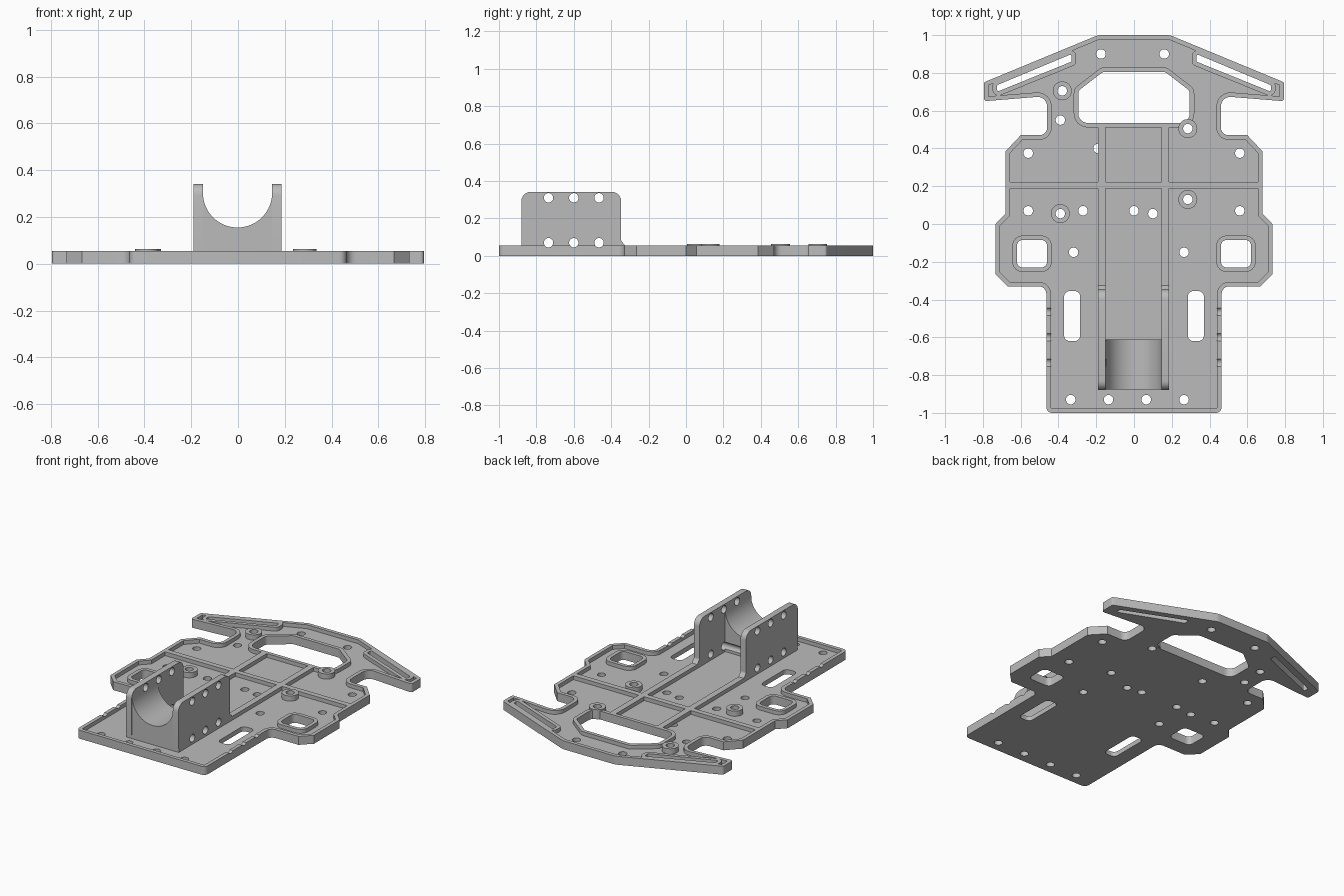
import bpy, bmesh, math
from mathutils import Vector

if "Cube" in bpy.data.objects:
    bpy.data.objects.remove(bpy.data.objects["Cube"], do_unlink=True)

FLOOR, RIM, LIP = 0.03, 0.055, 0.024

grey = bpy.data.materials.new("plain grey")
grey.use_nodes = True
grey.diffuse_color = (0.5, 0.5, 0.5, 1)
grey.node_tree.nodes["Principled BSDF"].inputs["Base Color"].default_value = (0.5, 0.5, 0.5, 1)


def outline(corners, inset=0.0):
    """Offset a polygon of (x, y, radius) corners inward, then round the corners."""
    n = len(corners)
    p = [Vector(c[:2]) for c in corners]
    rad = [c[2] for c in corners]
    if sum(p[i - 1].x * p[i].y - p[i].x * p[i - 1].y for i in range(n)) < 0:
        p.reverse()
        rad.reverse()
    q, turn = [], []
    for i in range(n):
        a = (p[i] - p[i - 1]).normalized()
        b = (p[(i + 1) % n] - p[i]).normalized()
        na, nb = Vector((-a.y, a.x)), Vector((-b.y, b.x))
        q.append(p[i] + (na + nb) * inset / (1 + na.dot(nb)))
        turn.append(a.x * b.y - a.y * b.x)
    out = []
    for i in range(n):
        r = rad[i] - inset if turn[i] > 0 else rad[i] + inset
        if rad[i] == 0 or r < 0.004:
            out.append(tuple(q[i]))
            continue
        u = (q[i - 1] - q[i]).normalized()
        v = (q[(i + 1) % n] - q[i]).normalized()
        half = u.angle(v) / 2
        start, end = q[i] + u * r / math.tan(half), q[i] + v * r / math.tan(half)
        centre = q[i] + (u + v).normalized() * r / math.sin(half)
        s, e = start - centre, end - centre
        sweep = s.angle(e)
        for k in range(7):
            t = k / 6
            d = (s * math.sin((1 - t) * sweep) + e * math.sin(t * sweep)) / math.sin(sweep)
            out.append(tuple(centre + d))
    return out


def box(x0, x1, y0, y1, r=0.0):
    return [(x0, y0, r), (x1, y0, r), (x1, y1, r), (x0, y1, r)]


def circle(x, y, r, n=32):
    return [(x + r * math.cos(math.tau * i / n), y + r * math.sin(math.tau * i / n))
            for i in range(n)]


def flip(corners):
    return [(-c[0],) + tuple(c[1:]) for c in corners]


def prism(name, loops, lo, hi, axis="z"):
    """Extrude closed 2D loops along an axis into one object."""
    place = {"z": lambda a, b, c: (a, b, c),
             "x": lambda a, b, c: (c, a, b),
             "y": lambda a, b, c: (a, c, b)}[axis]
    bm = bmesh.new()
    for loop in loops:
        low = [bm.verts.new(place(a, b, lo)) for a, b in loop]
        top = [bm.verts.new(place(a, b, hi)) for a, b in loop]
        bm.faces.new(low[::-1])
        bm.faces.new(top)
        for i in range(len(loop)):
            j = (i + 1) % len(loop)
            bm.faces.new((low[i], low[j], top[j], top[i]))
    bmesh.ops.recalc_face_normals(bm, faces=bm.faces)
    mesh = bpy.data.meshes.new(name)
    bm.to_mesh(mesh)
    bm.free()
    mesh.materials.append(grey)
    ob = bpy.data.objects.new(name, mesh)
    bpy.context.collection.objects.link(ob)
    return ob


def combine(ob, tool, op="DIFFERENCE", keep=False):
    mod = ob.modifiers.new("cut", "BOOLEAN")
    mod.operation, mod.solver, mod.object = op, "EXACT", tool
    bpy.context.view_layer.objects.active = ob
    bpy.ops.object.modifier_apply(modifier=mod.name)
    if not keep:
        bpy.data.objects.remove(tool, do_unlink=True)


# Plate outline, one half mirrored
half = [(0.19, 1.0, 0.08), (0.795, 0.75, 0.015), (0.795, 0.65, 0.015), (0.46, 0.677, 0.05),
        (0.46, 0.47, 0.04), (0.60, 0.47, 0), (0.68, 0.385, 0), (0.68, 0.055, 0),
        (0.733, 0.0, 0), (0.733, -0.265, 0), (0.668, -0.33, 0), (0.464, -0.33, 0.04),
        (0.464, -1.0, 0.03)]
body = half + flip(half)[::-1]
plate = prism("chassis_plate", [outline(body)], 0, RIM)

# Openings that carry a raised lip
window_half = [(0.165, 0.805, 0.03), (0.295, 0.705, 0.03), (0.295, 0.535, 0.05)]
window = window_half + flip(window_half)[::-1]
wing_slot = [(0.33, 0.90, 0.008), (0.725, 0.735, 0.008), (0.725, 0.70, 0.008), (0.33, 0.86, 0.008)]
side_window = box(0.46, 0.62, -0.23, -0.085, 0.03)
lipped = [window, wing_slot, flip(wing_slot), side_window, flip(side_window)]

# Sunken floor, leaving rim, lips and ribs standing
pocket = prism("pocket_cutter", [outline(body, LIP)], FLOOR, 0.1)
combine(pocket, prism("lips", [outline(c, -LIP) for c in lipped], 0, 0.2))
ribs = [box(-0.19, -0.15, -0.875, 0.525), box(0.146, 0.186, -0.875, 0.525),
        box(-0.9, 0.9, 0.187, 0.222)]
for rib in ribs:
    combine(pocket, prism("rib", [outline(rib)], 0, 0.2))
combine(plate, pocket)
strap_slot = box(0.285, 0.37, -0.62, -0.355, 0.03)
openings = lipped + [strap_slot, flip(strap_slot)]
combine(plate, prism("openings", [outline(c) for c in openings], -0.1, 0.2))

# Raised bosses
bosses = [(-0.38, 0.705), (0.285, 0.505), (0.285, 0.13), (-0.39, 0.055)]
combine(plate, prism("bosses", [circle(x, y, 0.05) for x, y in bosses], 0.002, 0.064), "UNION")

# Screw holes
holes = bosses + [(-0.175, 0.9), (0.16, 0.9), (-0.39, 0.55), (-0.27, 0.07), (0, 0.07),
                  (0.1, 0.055), (-0.32, -0.15), (0.265, -0.15)]
holes += [(s * 0.56, y) for s in (-1, 1) for y in (0.375, 0.07)]
holes += [(-0.335 + 0.2 * i, -0.93) for i in range(4)]
combine(plate, prism("holes", [circle(x, y, 0.025) for x, y in holes], -0.1, 0.2))
combine(plate, prism("hidden_hole", [circle(-0.19, 0.4, 0.025)], -0.1, FLOOR + 0.001))

# Motor mount walls with rounded tops and a small foot
wall_shape = outline([(-0.88, RIM, 0), (-0.325, RIM, 0), (-0.347, 0.08, 0.02),
                      (-0.347, 0.342, 0.05), (-0.88, 0.342, 0.05)])
right_wall = prism("right_mount_wall", [wall_shape], -0.19, -0.15, "x")
left_wall = prism("left_mount_wall", [wall_shape], 0.146, 0.186, "x")

# Motor cradle with a round seat
seat = [(0.148 * math.cos(a) - 0.002, 0.303 + 0.148 * math.sin(a))
        for a in (-math.pi * i / 32 for i in range(33))]
cradle = prism("motor_cradle", [seat + [(-0.15, FLOOR), (0.146, FLOOR)]], -0.875, -0.612, "y")

# Cross drilling through mount, ribs and rim
drills = prism("cross_drills", [circle(y, z, 0.025) for y in (-0.735, -0.6, -0.465)
                                for z in (0.07, 0.31)], -0.9, 0.9, "x")
parts = [plate, right_wall, left_wall, cradle]
for part in parts:
    combine(part, drills, keep=True)
bpy.data.objects.remove(drills, do_unlink=True)

bpy.ops.object.select_all(action="DESELECT")
for part in parts:
    part.select_set(True)
bpy.context.view_layer.objects.active = plate
bpy.ops.object.shade_smooth_by_angle(angle=math.radians(30))
